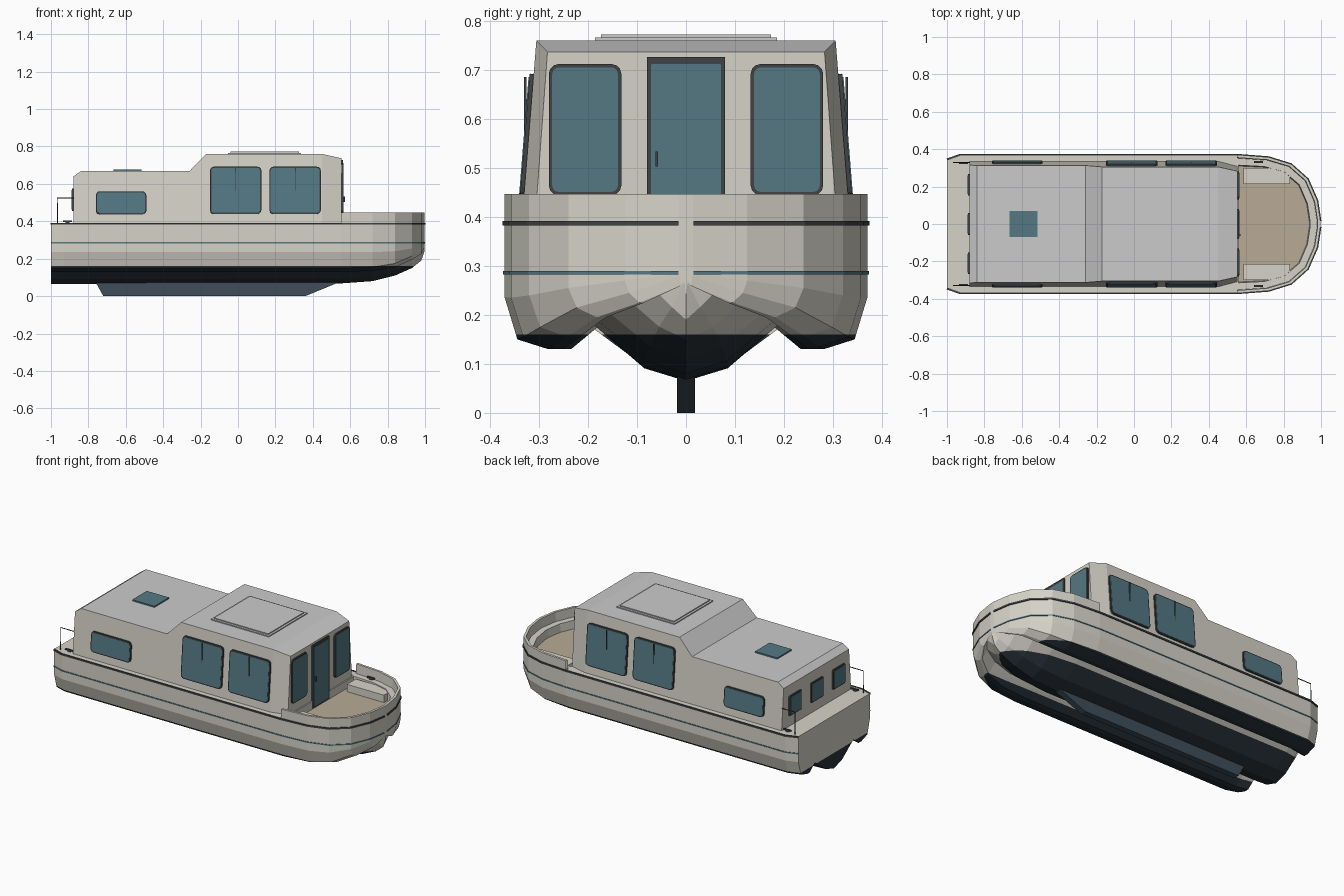
import bpy, bmesh, math
from mathutils import Vector

if "Cube" in bpy.data.objects:
    bpy.data.objects.remove(bpy.data.objects["Cube"])


def material(name, rgb):
    m = bpy.data.materials.new(name)
    m.diffuse_color = (*rgb, 1)
    m.use_nodes = True
    m.node_tree.nodes["Principled BSDF"].inputs["Base Color"].default_value = m.diffuse_color
    return m


CREAM = material("cream", (.67, .65, .58))
ROOF = material("roof_grey", (.61, .61, .59))
DARK = material("dark_bottom", (.022, .032, .042))
KEEL = material("keel_blue", (.05, .075, .1))
TRIM = material("dark_trim", (.05, .055, .06))
GLASS = material("teal_glass", (.09, .19, .23))
TAN = material("tan_floor", (.48, .41, .31))


def finish(bm, name, *mats):
    bmesh.ops.recalc_face_normals(bm, faces=bm.faces)
    me = bpy.data.meshes.new(name)
    bm.to_mesh(me)
    bm.free()
    for m in mats:
        me.materials.append(m)
    ob = bpy.data.objects.new(name, me)
    bpy.context.collection.objects.link(ob)
    return ob


def loft(rings, closed=False, caps=False):
    bm = bmesh.new()
    vs = [[bm.verts.new(p) for p in r] for r in rings]
    n = len(rings[0])
    for a, b in zip(vs, vs[1:]):
        for i in range(n if closed else n - 1):
            j = (i + 1) % n
            bm.faces.new((a[i], a[j], b[j], b[i]))
    if caps:
        bm.faces.new(vs[0])
        bm.faces.new(vs[-1])
    return bm


def box(name, x, y, z, mat):
    rect = [(x[0], y[0]), (x[1], y[0]), (x[1], y[1]), (x[0], y[1])]
    return finish(loft([[(a, b, h) for a, b in rect] for h in z], True, True), name, mat)


def plate(name, o, u, v, n, w, h, r, t, mat):
    """Rounded rectangular slab standing on a wall with axes u, v and normal n."""
    o, u, v, n = Vector(o), Vector(u), Vector(v).normalized(), Vector(n).normalized()
    pts = []
    for k, (sx, sy) in enumerate([(1, 1), (-1, 1), (-1, -1), (1, -1)]):
        for i in range(4):
            a = math.pi / 2 * (k + i / 3)
            pts.append(o + u * (sx * (w / 2 - r) + r * math.cos(a)) + v * (sy * (h / 2 - r) + r * math.sin(a)))
    return finish(loft([[p - n * .004 for p in pts], [p + n * t for p in pts]], True, True), name, mat)


def window(name, o, u, v, n, w, h, r):
    plate(name + "_frame", o, u, v, n, w, h, r, .008, TRIM)
    plate(name + "_glass", o, u, v, n, w - .014, h - .014, max(r - .007, .002), .010, GLASS)


def tube(name, pts, r, mat):
    c = bpy.data.curves.new(name, 'CURVE')
    c.dimensions = '3D'
    c.bevel_depth = r
    c.bevel_resolution = 1
    s = c.splines.new('POLY')
    s.points.add(len(pts) - 1)
    for p, q in zip(s.points, pts):
        p.co = (*q, 1)
    c.materials.append(mat)
    bpy.context.collection.objects.link(bpy.data.objects.new(name, c))


# Triple-keel hull: x, half width, keel z, tunnel z, sponson z, chine z
STATIONS = [
    (-1, .345, .065, .18, .13, .235), (-.93, .37, .065, .18, .13, .235),
    (.55, .37, .068, .18, .13, .235), (.72, .357, .08, .19, .135, .235),
    (.84, .32, .11, .21, .155, .24), (.93, .24, .15, .235, .195, .255),
    (.98, .125, .19, .25, .225, .27), (.997, .014, .24, .275, .26, .285)]
rings = []
for x, w, k, t, s, c in STATIONS:
    half = [(.23, k + .026), (.51, t), (.54, t - .01), (.68, s), (.76, s), (.93, s + .02), (1, c), (1, .39)]
    rings.append([(x, -f * w, z) for f, z in reversed(half)] + [(x, 0, k)] + [(x, f * w, z) for f, z in half])
bm = loft(rings, caps=True)
bmesh.ops.triangulate(bm, faces=[f for f in bm.faces if len(f.verts) > 4])
bmesh.ops.bisect_plane(bm, geom=bm.verts[:] + bm.edges[:] + bm.faces[:], plane_co=(0, 0, .16), plane_no=(0, 0, 1))
for f in bm.faces:
    f.material_index = int(f.calc_center_median().z < .16)
finish(bm, "hull", CREAM, DARK)

# Skeg under the centre hull
skeg = [(-.77, .09), (-.72, 0), (.36, 0), (.58, .09)]
finish(loft([[(x, y, z) for x, z in skeg] for y in (-.018, .018)], True, True), "skeg", KEEL)

# Plan outline helpers
PLAN = [Vector((s[0], s[1])) for s in STATIONS]


def offset(path, d):
    out = []
    for i, p in enumerate(path):
        t = (path[min(i + 1, len(path) - 1)] - path[max(i - 1, 0)]).normalized()
        out.append(p + Vector((t.y, -t.x)) * -d if d else p.copy())
    return out


def mirrored(half):
    return half + [Vector((p.x, -p.y)) for p in reversed(half)]


# Main deck and sunken cockpit floor
bow = mirrored(PLAN[2:])
for name, pts, z, mat in (("main_deck", mirrored(PLAN[:3]), .39, CREAM),
                          ("cockpit_floor", [p + Vector((0, 0)) for p in offset(bow, -.0)], .34, TAN)):
    bm = bmesh.new()
    k = 1 if name == "main_deck" else .93
    bm.faces.new([bm.verts.new((p.x if k == 1 else .54 + (p.x - .54) * .9, p.y * k, z)) for p in pts])
    finish(bm, name, mat)


# Bow bulwark with inner ledge; inward inset measured towards the cockpit centre
def inset(p, d):
    c = Vector((.55, 0))
    v = p - c
    if p.x < .56:
        return Vector((p.x, p.y - math.copysign(d, p.y)))
    return p - v.normalized() * d


profile = [(0, .385), (0, .447), (.015, .447), (.018, .39), (.055, .39), (.06, .335)]
rings = [[(*inset(p, d), z) for d, z in profile] for p in bow]
finish(loft(rings), "bow_bulwark", CREAM)
box("bulwark_step", (.535, .56), (-.33, .33), (.335, .388), CREAM)

# Rub rail and coloured stripe on both sides
for name, z, h, t, mat in (("rub_rail", .387, .005, .005, TRIM), ("side_stripe", .286, .0035, .003, GLASS)):
    for s, side in ((1, "left"), (-1, "right")):
        a, b = offset(PLAN, -t), offset(PLAN, t)
        for q in (a, b):
            q[-1].y = .015
        o, i = (a, b) if a[2].y > b[2].y else (b, a)
        rings = [[(p.x, s * p.y, z - h), (p.x, s * p.y, z + h), (q.x, s * q.y, z + h), (q.x, s * q.y, z - h)]
                 for p, q in zip(o, i)]
        finish(loft(rings, True, True), f"{name}_{side}", mat)


# Stepped cabin with tapered sides
def half_width(z):
    return .335 - .08 * (z - .39)


CABIN = [(-.88, .64, 1), (-.84, .668, 1), (-.26, .668, 1), (-.17, .76, 1), (.45, .76, 1), (.553, .737, .92)]
rings = [[(x, -half_width(.34) * k, .34), (x, -half_width(z) * k, z), (x, half_width(z) * k, z),
          (x, half_width(.34) * k, .34)] for x, z, k in CABIN]
bm = loft(rings, caps=True)
bm.normal_update()
for f in bm.faces:
    f.material_index = int(abs(f.normal.z) > .5)
finish(bm, "cabin", CREAM, ROOF)

# Side windows with vertical handles
for s, side in ((-1, "right"), (1, "left")):
    for i, (x0, x1, z0, z1) in enumerate([(-.15, .125, .438, .692), (.168, .443, .438, .692), (-.76, -.49, .436, .56)]):
        zc = (z0 + z1) / 2
        window(f"side_window_{side}_{i}", ((x0 + x1) / 2, s * half_width(zc), zc), (1, 0, 0), (0, -.08 * s, 1),
               (0, s, .08), x1 - x0, z1 - z0, .022)
        if i < 2:
            xc = (x0 + x1) / 2
            box(f"window_bar_{side}_{i}", (xc - .002, xc + .002), sorted((s * .326, s * .331)), (.54, .685), TRIM)

# Front windows and door
X, Y, Z = (1, 0, 0), (0, 1, 0), (0, 0, 1)
for s, side in ((-1, "right"), (1, "left")):
    window(f"front_window_{side}", (.553, s * .206, .578), Y, Z, X, .148, .268, .02)
plate("door_frame", (.553, 0, .534), Y, Z, X, .16, .385, .002, .008, TRIM)
plate("door_glass", (.553, 0, .532), Y, Z, X, .142, .36, .002, .010, GLASS)
box("door_handle", (.56, .572), (-.062, -.057), (.503, .533), TRIM)

# Rear windows
for i, y in enumerate((-.21, 0, .21)):
    window(f"rear_window_{i}", (-.88, y, .515), Y, Z, (-1, 0, 0), .115, .12, .006)

# Roof hatch and sliding roof panel
box("roof_hatch", (-.665, -.515), (-.07, .07), (.66, .676), GLASS)
box("roof_panel_frame", (-.053, .338), (-.186, .186), (.755, .766), ROOF)
box("roof_panel", (-.04, .325), (-.173, .173), (.76, .772), ROOF)

# Cockpit benches, stern rails and mooring cleats
for s, side in ((-1, "right"), (1, "left")):
    box(f"bench_{side}", (.585, .835), sorted((s * .215, s * .30)), (.335, .385), CREAM)
    tube(f"stern_rail_{side}", [(-.966, s * .33, .385), (-.966, s * .33, .525), (-.878, s * .33, .525)], .003, TRIM)
    for name, x, y in (("bow_cleat", .665, .332), ("stern_cleat", -.912, .325)):
        box(f"{name}_{side}", (x - .024, x + .024), sorted((s * (y - .005), s * (y + .005))), (.397, .405), TRIM)
        box(f"{name}_base_{side}", (x - .01, x + .01), sorted((s * (y - .004), s * (y + .004))), (.385, .399), TRIM)
